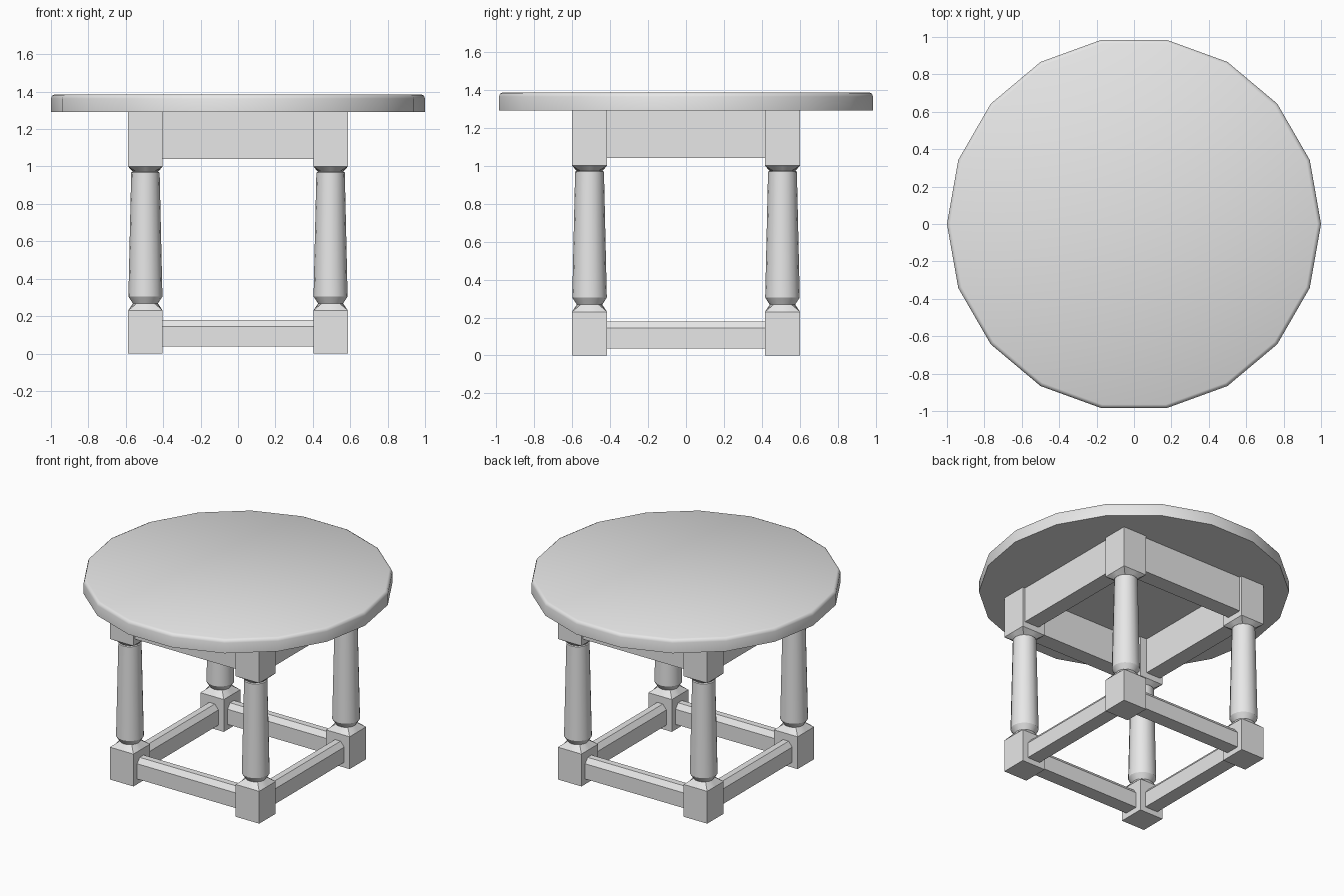
import bpy, bmesh, math

cube = bpy.data.objects.get("Cube")
if cube:
    bpy.data.objects.remove(cube, do_unlink=True)

grey = bpy.data.materials.new("plain grey")
grey.use_nodes = True
GREY = (0.8, 0.8, 0.8, 1)
grey.diffuse_color = GREY
grey.node_tree.nodes["Principled BSDF"].inputs["Base Color"].default_value = GREY

LEG_X, LEG_Y, HALF = 0.495, 0.508, 0.0925


def loft(name, rings, smooth_angle, place=(0, 0, 0)):
    """Skin a list of point rings, cap both ends and shade by angle."""
    bm = bmesh.new()
    loops = [[bm.verts.new(p) for p in ring] for ring in rings]
    n = len(loops[0])
    for low, high in zip(loops, loops[1:]):
        for i in range(n):
            j = (i + 1) % n
            bm.faces.new((low[i], low[j], high[j], high[i]))
    bm.faces.new(loops[0][::-1])
    bm.faces.new(loops[-1])
    bmesh.ops.recalc_face_normals(bm, faces=bm.faces)
    mesh = bpy.data.meshes.new(name)
    bm.to_mesh(mesh)
    bm.free()
    mesh.materials.append(grey)
    obj = bpy.data.objects.new(name, mesh)
    obj.location = place
    bpy.context.collection.objects.link(obj)
    bpy.ops.object.select_all(action="DESELECT")
    obj.select_set(True)
    bpy.context.view_layer.objects.active = obj
    if smooth_angle:
        bpy.ops.object.shade_smooth_by_angle(angle=math.radians(smooth_angle))
    return obj


def ring(radius, z, sides, square=False):
    points = []
    for i in range(sides):
        a = math.tau * i / sides
        c, s = math.cos(a), math.sin(a)
        r = radius / max(abs(c), abs(s)) if square else radius
        points.append((r * c, r * s, z))
    return points


# Round top with a softened upper rim
top_profile = [(1.0, 1.29), (1.0, 1.363), (0.994, 1.379), (0.98, 1.386)]
loft("table_top", [ring(r, z, 18) for r, z in top_profile], 50)

# Turned legs: square blocks blending into a tapered round column
leg_profile = [(HALF, 0, True), (HALF, 0.23, True), (0.067, 0.268, False),
               (0.091, 0.305, False), (0.076, 0.968, False),
               (0.068, 0.972, False), (HALF, 1.0, True), (HALF, 1.29, True)]
for x, side in ((1, "left"), (-1, "right")):
    for y, end in ((-1, "front"), (1, "back")):
        loft(f"{end}_{side}_leg", [ring(r, z, 16, sq) for r, z, sq in leg_profile],
             25, (x * LEG_X, y * LEG_Y, 0))


# Rails between the legs, from a cross-section of (depth, height) points
def rails(part, section):
    for name, sx, sy in (("front", 0, -1), ("back", 0, 1), ("left", 1, 0), ("right", -1, 0)):
        reach = (LEG_X if sy else LEG_Y) - HALF
        offset = LEG_Y if sy else LEG_X
        rings = []
        for t in (-reach, reach):
            if sy:
                rings.append([(t, sy * (offset + d), z) for d, z in section])
            else:
                rings.append([(sx * (offset + d), t, z) for d, z in section])
        loft(f"{name}_{part}", rings, 0)


rails("apron", [(-0.04, 1.04), (0.073, 1.04), (0.073, 1.29), (-0.04, 1.29)])
rails("stretcher", [(-0.05, 0.037), (0.05, 0.037), (0.05, 0.145),
                    (0.022, 0.18), (-0.022, 0.18), (-0.05, 0.145)])
